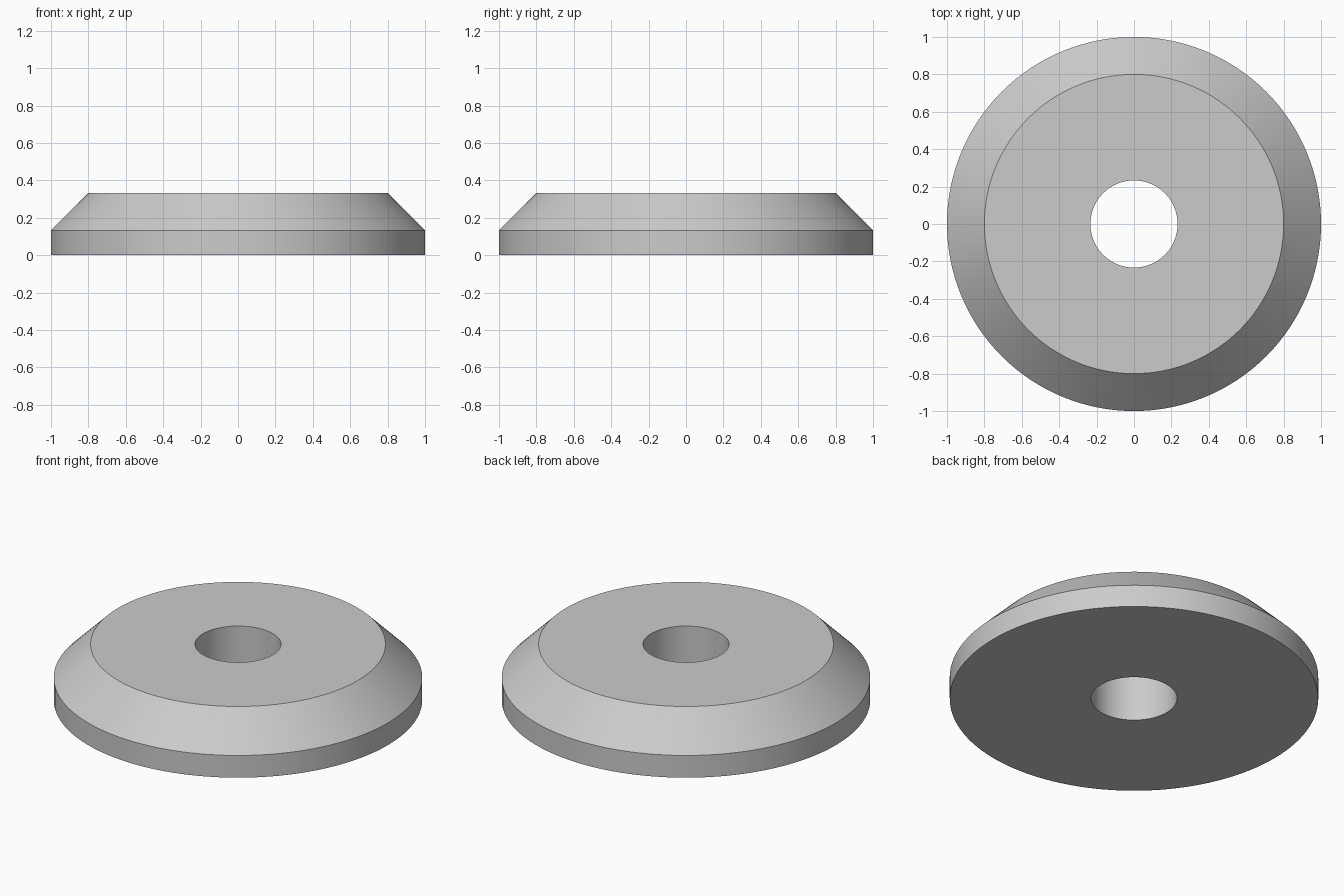
import bpy
import bmesh
from math import cos, sin, tau, radians

SEGMENTS = 128

cube = bpy.data.objects.get("Cube")
if cube:
    bpy.data.objects.remove(cube, do_unlink=True)

# Plain grey material
grey = bpy.data.materials.new("plain_grey")
grey.use_nodes = True
colour = (0.6, 0.6, 0.6, 1)
grey.diffuse_color = colour
bsdf = next(n for n in grey.node_tree.nodes if n.type == 'BSDF_PRINCIPLED')
bsdf.inputs["Base Color"].default_value = colour


def lathe(name, profile, material):
    """Revolve a closed (radius, height) profile around z."""
    bm = bmesh.new()
    rings = [[bm.verts.new((r * cos(tau * i / SEGMENTS), r * sin(tau * i / SEGMENTS), z))
              for i in range(SEGMENTS)] for r, z in profile]
    for k, lower in enumerate(rings):
        upper = rings[(k + 1) % len(rings)]
        for i in range(SEGMENTS):
            j = (i + 1) % SEGMENTS
            bm.faces.new((lower[i], lower[j], upper[j], upper[i]))
    bmesh.ops.recalc_face_normals(bm, faces=bm.faces)
    mesh = bpy.data.meshes.new(name)
    bm.to_mesh(mesh)
    bm.free()
    mesh.materials.append(material)
    obj = bpy.data.objects.new(name, mesh)
    bpy.context.collection.objects.link(obj)
    bpy.ops.object.select_all(action='DESELECT')
    obj.select_set(True)
    bpy.context.view_layer.objects.active = obj
    bpy.ops.object.shade_smooth_by_angle(angle=radians(30))
    return obj


# Disc with a straight rim, bevelled shoulder and a bore through the centre
BORE, TOP, RIM = 0.233, 0.8, 1.0
SHOULDER, HEIGHT = 0.133, 0.333
lathe("bevelled_washer",
      [(BORE, 0), (RIM, 0), (RIM, SHOULDER), (TOP, HEIGHT), (BORE, HEIGHT)], grey)
